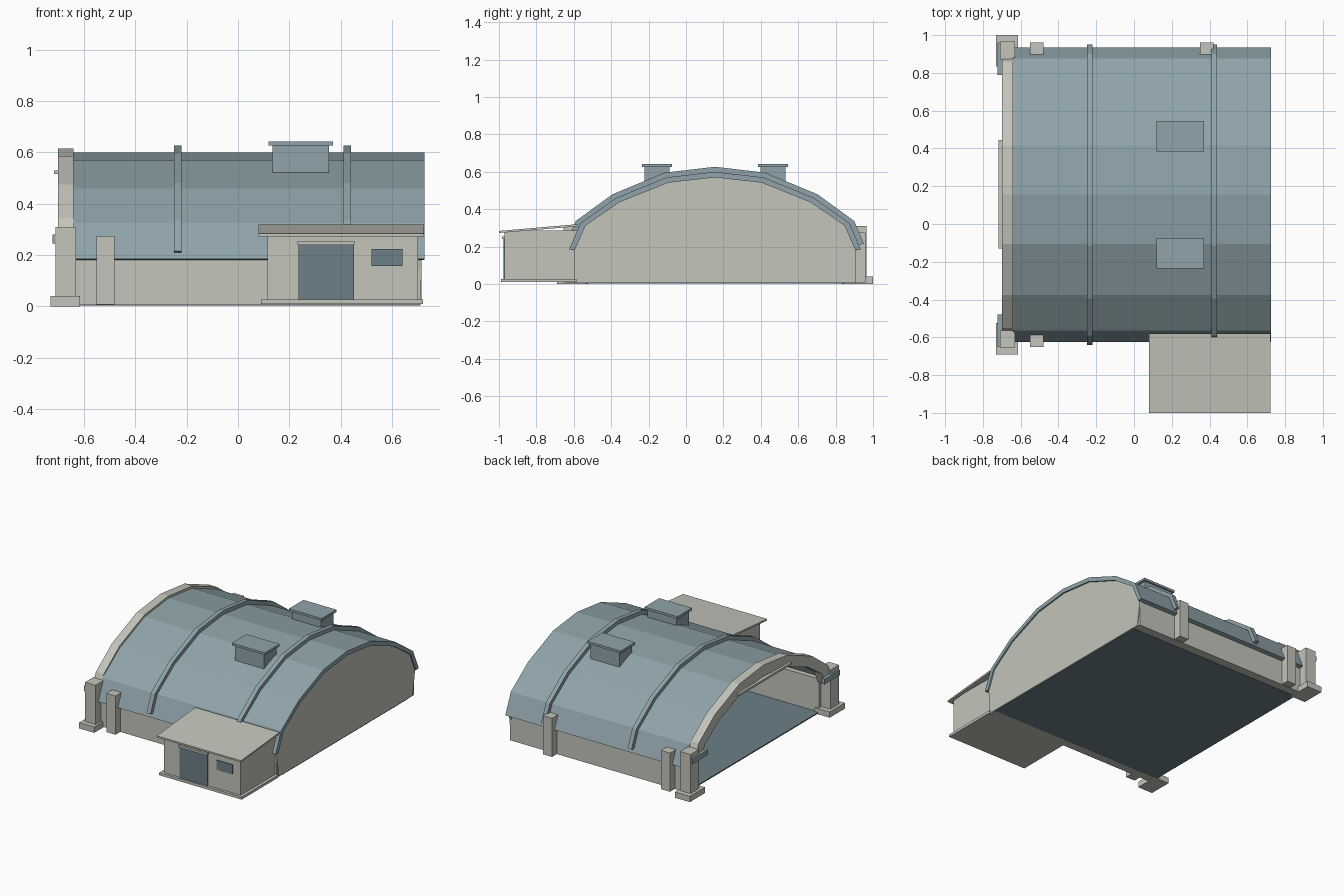
import bpy

if "Cube" in bpy.data.objects:
    bpy.data.objects.remove(bpy.data.objects["Cube"], do_unlink=True)

CY = 0.155  # centre line of the hall
# half of the roof section: distance from the centre line, height
ROOF = [(0.78, 0.185), (0.72, 0.325), (0.53, 0.46), (0.26, 0.57)]


def material(name, rgb):
    m = bpy.data.materials.new(name)
    m.use_nodes = True
    col = [(c / 255) ** 2.2 for c in rgb] + [1]
    m.diffuse_color = col
    m.node_tree.nodes["Principled BSDF"].inputs["Base Color"].default_value = col
    return m


CONCRETE = material("concrete", (194, 196, 186))
METAL = material("blue grey metal", (142, 162, 169))
DARK = material("dark blue grey", (108, 127, 134))


def make(name, verts, faces, mat):
    me = bpy.data.meshes.new(name)
    me.from_pydata(verts, [], faces)
    me.materials.append(mat)
    ob = bpy.data.objects.new(name, me)
    bpy.context.collection.objects.link(ob)
    return ob


def prism(name, section, x0, x1, mat):
    """Extrude a closed (y, z) outline along x."""
    n = len(section)
    verts = [(x, y, z) for x in (x0, x1) for y, z in section]
    faces = [(i, i + n, (i + 1) % n + n, (i + 1) % n) for i in range(n)]
    faces += [tuple(range(n)), tuple(reversed(range(n, 2 * n)))]
    return make(name, verts, faces, mat)


def box(name, x0, x1, y0, y1, z0, z1, mat):
    return prism(name, [(y0, z0), (y0, z1), (y1, z1), (y1, z0)], x0, x1, mat)


def side_box(name, side, x0, x1, d0, d1, z0, z1, mat):
    """Box between two distances from the centre line, on one side."""
    y0, y1 = sorted((CY + side * d0, CY + side * d1))
    return box(name, x0, x1, y0, y1, z0, z1, mat)


def arc(offset, half=ROOF, top=0.6):
    """Full roof line, moved outward by offset."""
    pts = [(-d, z) for d, z in half] + [(0, top)] + [(d, z) for d, z in reversed(half)]
    out = []
    for d, z in pts:
        nx, nz = d / 0.78, (z - 0.1) / 0.5
        s = (nx * nx + nz * nz) ** 0.5
        out.append((CY + d + offset * nx / s, z + offset * nz / s))
    return out


def shell(name, outer, inner, x0, x1, mat):
    """Bent band between two roof lines, built from quads."""
    n = len(outer)
    verts = [(x, y, z) for x in (x0, x1) for line in (outer, inner) for y, z in line]
    faces = [(0, 2 * n, 3 * n, n), (n - 1, 2 * n - 1, 4 * n - 1, 3 * n - 1)]
    for i in range(n - 1):
        j = i + 1
        faces += [(i, j, j + 2 * n, i + 2 * n),
                  (i + n, i + 3 * n, j + 3 * n, j + n),
                  (i, i + n, j + n, j),
                  (i + 2 * n, j + 2 * n, j + 3 * n, i + 3 * n)]
    return make(name, verts, faces, mat)


# Vaulted roof with two raised ribs
shell("roof", arc(0), arc(-0.03), -0.64, 0.725, METAL)
rib_half = [(0.77, 0.21)] + ROOF[1:]
for i, x in enumerate((-0.25, 0.41)):
    shell(f"roof_rib_{i + 1}", arc(0.027, rib_half), arc(-0.01, rib_half), x, x + 0.03, METAL)

# Closed end wall
prism("end_wall", [(CY - 0.73, 0.01)] + arc(-0.025) + [(CY + 0.73, 0.01)], 0.70, 0.715, CONCRETE)

# Arch around the open end
arch_half = [(0.745, 0.25), (0.705, 0.345), (0.53, 0.475), (0.26, 0.585)]
shell("entrance_arch", arc(0, arch_half, 0.615), arc(-0.075, arch_half, 0.615), -0.70, -0.64, CONCRETE)
box("door_rail", -0.717, -0.69, CY - 0.285, CY + 0.29, 0.515, 0.53, CONCRETE)

# Floor
box("floor", -0.64, 0.71, CY - 0.69, CY + 0.69, 0.004, 0.012, DARK)

# Side walls, entrance piers and buttresses
for side, label in ((-1, "front"), (1, "back")):
    side_box(f"{label}_wall", side, -0.64, 0.71, 0.69, 0.75, 0.006, 0.24, CONCRETE)
    side_box(f"{label}_pier", side, -0.71, -0.63, 0.715, 0.81, 0.03, 0.31, CONCRETE)
    side_box(f"{label}_pier_foot", side, -0.73, -0.615, 0.68, 0.845, 0, 0.04, CONCRETE)
    side_box(f"{label}_door_guide", side, -0.722, -0.70, 0.635, 0.805, 0.245, 0.28, METAL)
    side_box(f"{label}_buttress", side, -0.55, -0.48, 0.73, 0.805, 0.008, 0.275, CONCRETE)
side_box("back_buttress_2", 1, 0.35, 0.42, 0.73, 0.805, 0.008, 0.275, CONCRETE)

# Roof vents
for i, y in enumerate((CY - 0.31, CY + 0.31)):
    box(f"vent_{i + 1}", 0.135, 0.355, y - 0.068, y + 0.068, 0.52, 0.628, METAL)
    box(f"vent_cap_{i + 1}", 0.118, 0.37, y - 0.08, y + 0.08, 0.626, 0.642, METAL)

# Annex
box("annex", 0.115, 0.70, -0.97, CY - 0.73, 0.01, 0.285, CONCRETE)
box("annex_plinth", 0.09, 0.72, -0.988, CY - 0.74, 0.01, 0.028, CONCRETE)
prism("annex_roof", [(-1, 0.273), (-1, 0.284), (-0.58, 0.32), (-0.58, 0.308)], 0.08, 0.723, CONCRETE)
box("annex_door", 0.235, 0.452, -0.976, -0.968, 0.028, 0.24, DARK)
box("annex_door_lintel", 0.232, 0.454, -0.984, -0.965, 0.24, 0.255, CONCRETE)
box("annex_window", 0.52, 0.64, -0.976, -0.968, 0.158, 0.224, DARK)

# Consistent outward faces
import bmesh
for ob in bpy.context.collection.objects:
    if ob.type == "MESH":
        bm = bmesh.new()
        bm.from_mesh(ob.data)
        bmesh.ops.recalc_face_normals(bm, faces=bm.faces)
        bm.to_mesh(ob.data)
        bm.free()
